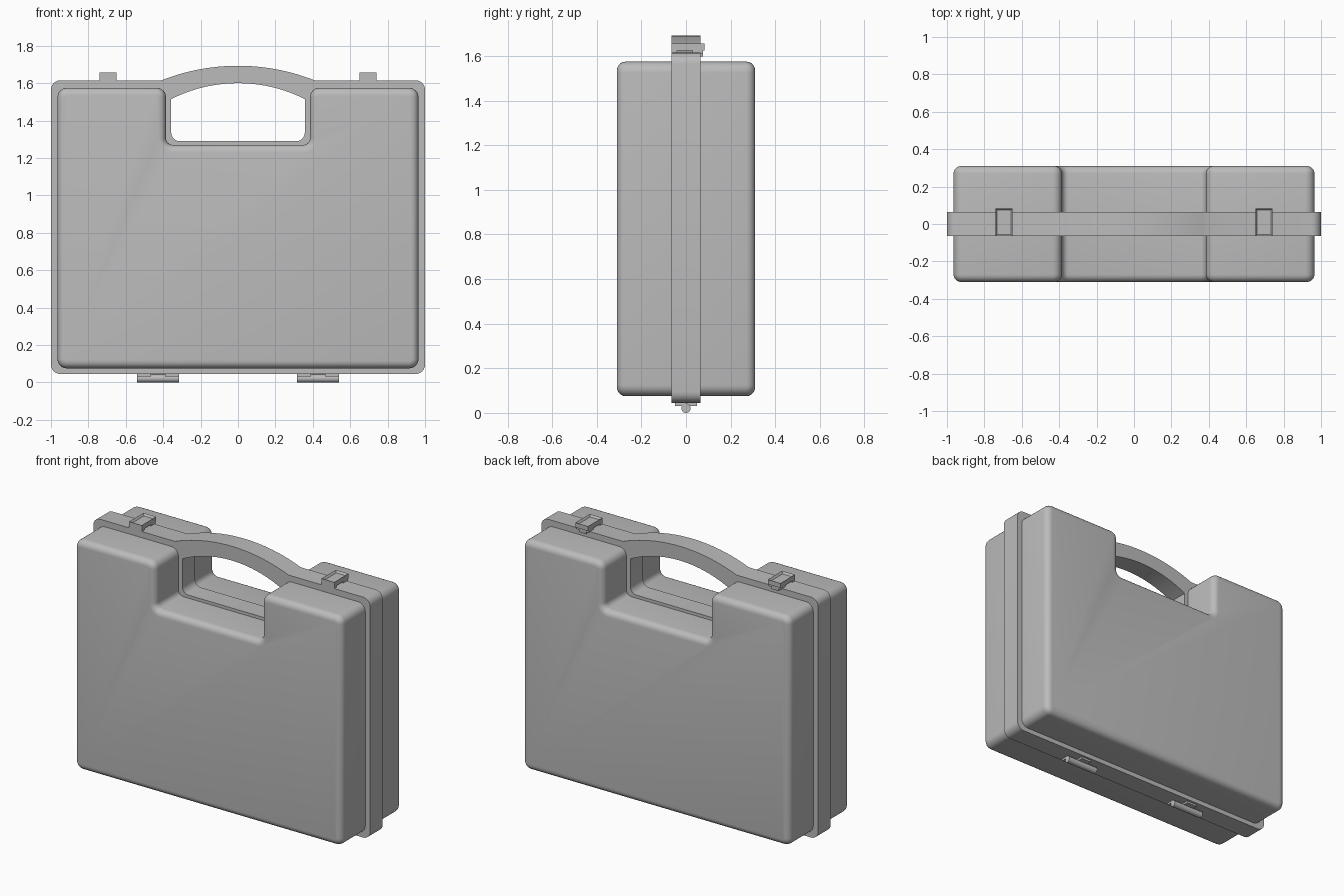
import bpy, bmesh, math
from mathutils import Vector, Matrix

if "Cube" in bpy.data.objects:
    bpy.data.objects.remove(bpy.data.objects["Cube"])

grey = bpy.data.materials.new("grey_plastic")
grey.diffuse_color = (0.5, 0.5, 0.5, 1)
grey.use_nodes = True
grey.node_tree.nodes["Principled BSDF"].inputs["Base Color"].default_value = grey.diffuse_color


def add_object(name, bm):
    bmesh.ops.recalc_face_normals(bm, faces=bm.faces)
    me = bpy.data.meshes.new(name)
    bm.to_mesh(me)
    bm.free()
    me.materials.append(grey)
    ob = bpy.data.objects.new(name, me)
    bpy.context.collection.objects.link(ob)
    return ob


def smooth(ob):
    bpy.ops.object.select_all(action='DESELECT')
    ob.select_set(True)
    bpy.context.view_layer.objects.active = ob
    bpy.ops.object.shade_smooth_by_angle(angle=math.radians(35))


def rounded(corners, steps=6):
    """Outline from (x, z, radius) corners; radius 0 keeps the point."""
    out = []
    for i, (x, z, r) in enumerate(corners):
        p = Vector((x, z))
        if r == 0:
            out.append(p)
            continue
        a = (Vector(corners[i - 1][:2]) - p).normalized()
        b = (Vector(corners[(i + 1) % len(corners)][:2]) - p).normalized()
        half = a.angle(b) / 2
        t = r / math.tan(half)
        centre = p + (a + b).normalized() * (r / math.sin(half))
        start, end = p + a * t - centre, p + b * t - centre
        sweep = start.angle_signed(end)  # clockwise positive
        for k in range(steps + 1):
            out.append(centre + Matrix.Rotation(-sweep * k / steps, 2) @ start)
    return out


def arc(half_width, base, rise, steps=20):
    """Arch running from +x to -x."""
    rad = (half_width ** 2 + rise ** 2) / (2 * rise)
    a = math.asin(half_width / rad)
    return [(rad * math.sin(a - 2 * a * k / steps),
             base + rise - rad + rad * math.cos(a - 2 * a * k / steps), 0)
            for k in range(steps + 1)]


def box(name, x, y, z, recess=False):
    bm = bmesh.new()
    size = [b - a for a, b in (x, y, z)]
    mid = [(a + b) / 2 for a, b in (x, y, z)]
    bmesh.ops.create_cube(bm, size=1, matrix=Matrix.Translation(mid) @ Matrix.Diagonal((*size, 1)))
    if recess:
        top = max(bm.faces, key=lambda f: f.calc_center_median().z)
        bmesh.ops.inset_region(bm, faces=[top], thickness=0.013)
        bmesh.ops.translate(bm, verts=top.verts, vec=(0, 0, -0.014))
    return add_object(name, bm)


# Case body: notched outline, extruded front to back, with soft rims
D, R = 0.31, 0.05
outline = rounded([(-0.965, 0.075, R), (0.965, 0.075, R), (0.965, 1.575, R),
                   (0.385, 1.575, R), (0.385, 1.27, 0.035), (-0.385, 1.27, 0.035),
                   (-0.385, 1.575, R), (-0.965, 1.575, R)])
bm = bmesh.new()
face = bm.faces.new([bm.verts.new((p.x, -D, p.y)) for p in outline])
ext = bmesh.ops.extrude_face_region(bm, geom=[face])
bmesh.ops.translate(bm, vec=(0, 2 * D, 0),
                    verts=[g for g in ext["geom"] if isinstance(g, bmesh.types.BMVert)])
bmesh.ops.recalc_face_normals(bm, faces=bm.faces)
rims = [e for e in bm.edges if abs(e.verts[0].co.y - e.verts[1].co.y) < 1e-5]
bmesh.ops.bevel(bm, geom=rims, offset=0.04, offset_type='OFFSET', segments=5,
                profile=0.5, affect='EDGES', clamp_overlap=False)
smooth(add_object("case_body", bm))

# Centre band with arched handle and grip opening
outer = rounded([(-1, 0.045, R), (1, 0.045, R), (1, 1.615, R)]
                + arc(0.41, 1.615, 0.078) + [(-1, 1.615, R)])
hole = rounded([(-0.357, 1.29, 0.045), (0.357, 1.29, 0.045)] + arc(0.357, 1.515, 0.085))
curve = bpy.data.curves.new("band_profile", 'CURVE')
curve.dimensions = '2D'
curve.fill_mode = 'BOTH'
curve.extrude = 0.065
for loop in (outer, hole):
    s = curve.splines.new('POLY')
    s.points.add(len(loop) - 1)
    for pt, p in zip(s.points, loop):
        pt.co = (p.x, p.y, 0, 1)
    s.use_cyclic_u = True
profile = bpy.data.objects.new("band_profile", curve)
bpy.context.collection.objects.link(profile)
bpy.context.view_layer.update()
bm = bmesh.new()
bm.from_mesh(profile.to_mesh())
profile.to_mesh_clear()
bpy.data.objects.remove(profile)
bmesh.ops.remove_doubles(bm, verts=bm.verts, dist=1e-4)
bmesh.ops.rotate(bm, verts=bm.verts, matrix=Matrix.Rotation(math.pi / 2, 3, 'X'))
smooth(add_object("band_and_handle", bm))

for side, sx in (("left", -1), ("right", 1)):
    # Latches: dished plate on low feet, with a catch tab behind
    cx = sx * 0.695
    box(f"{side}_latch_plate", (cx - 0.046, cx + 0.046), (-0.065, 0.083), (1.625, 1.656), True)
    for n, y in (("front", (-0.065, -0.04)), ("back", (0.03, 0.076))):
        box(f"{side}_latch_{n}_foot", (cx - 0.046, cx + 0.046), y, (1.612, 1.627))
    box(f"{side}_latch_tab", (cx - 0.025, cx + 0.025), (0.06, 0.076), (1.598, 1.627))

    # Hinges: pin barrel with leaves alternating front and back
    hx = sx * 0.428
    bm = bmesh.new()
    bmesh.ops.create_cone(bm, cap_ends=True, segments=20, radius1=0.021, radius2=0.021, depth=0.225,
                          matrix=Matrix.Translation((hx, 0, 0.021)) @ Matrix.Rotation(math.pi / 2, 4, 'Y'))
    smooth(add_object(f"{side}_hinge_barrel", bm))
    for n, off, w, y in (("outer", -0.075, 0.0375, (-0.05, 0)), ("inner", 0.075, 0.0375, (-0.05, 0)),
                         ("middle", 0, 0.0375, (0, 0.05))):
        box(f"{side}_hinge_{n}_leaf", (hx + off - w, hx + off + w), y, (0.032, 0.048))
